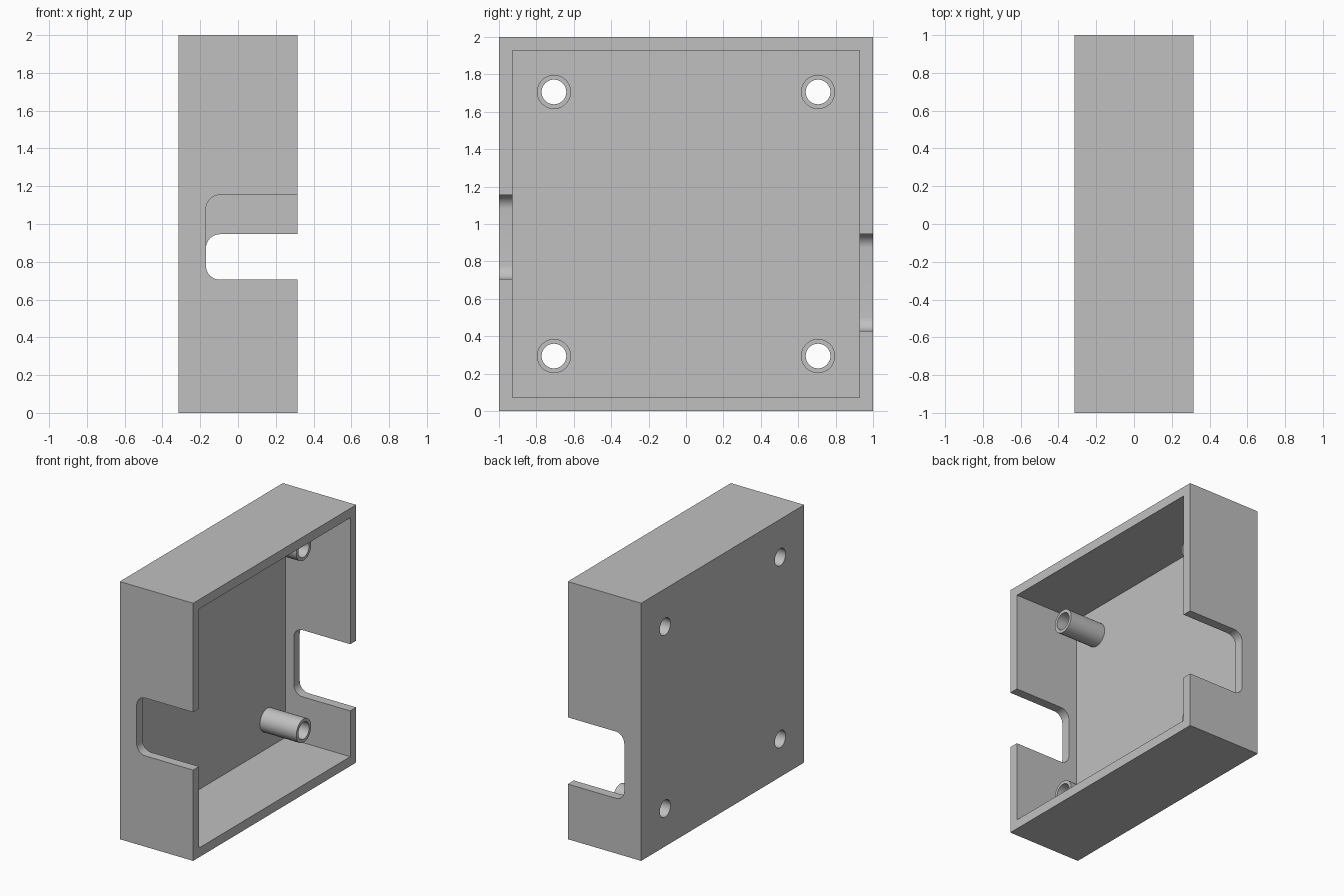
import bpy
import math
from mathutils import Matrix

cube = bpy.data.objects.get("Cube")
if cube:
    bpy.data.objects.remove(cube, do_unlink=True)

DEPTH, SIZE, WALL = 0.63, 2.0, 0.073
BACK, FRONT = -DEPTH / 2, DEPTH / 2
POST_POS, POST_TIP = 0.706, 0.07
POST_R, HOLE_R = 0.091, 0.066

grey = bpy.data.materials.new("plain grey")
grey.use_nodes = True
colour = (0.53, 0.53, 0.53, 1)
grey.diffuse_color = colour
grey.node_tree.nodes["Principled BSDF"].inputs["Base Color"].default_value = colour


def box(name, lo, hi):
    """Axis-aligned box between two corners."""
    bpy.ops.mesh.primitive_cube_add(size=1)
    ob = bpy.context.object
    ob.name = name
    centre = [(a + b) / 2 for a, b in zip(lo, hi)]
    scale = [b - a for a, b in zip(lo, hi)]
    ob.data.transform(Matrix.LocRotScale(centre, None, scale))
    return ob


def rod(name, radius, x0, x1, y, z):
    """Cylinder lying along x."""
    bpy.ops.mesh.primitive_cylinder_add(vertices=48, radius=radius, depth=x1 - x0)
    ob = bpy.context.object
    ob.name = name
    ob.data.transform(Matrix.Translation(((x0 + x1) / 2, y, z))
                      @ Matrix.Rotation(math.pi / 2, 4, "Y"))
    return ob


def combine(target, tool, operation):
    """Apply a boolean and discard the tool."""
    mod = target.modifiers.new(operation.lower(), "BOOLEAN")
    mod.operation, mod.solver, mod.object = operation, "EXACT", tool
    bpy.context.view_layer.objects.active = target
    bpy.ops.object.modifier_apply(modifier=mod.name)
    bpy.data.objects.remove(tool, do_unlink=True)


def slot(name, y, z0, z1, x0=-0.17, radius=0.075):
    """Open-ended slot cutter with two rounded inner corners."""
    ob = box(name, (x0, y - 0.1, z0), (FRONT + 0.3, y + 0.1, z1))
    mod = ob.modifiers.new("round", "BEVEL")
    mod.width, mod.segments, mod.limit_method = radius, 10, "WEIGHT"
    weights = ob.data.attributes.new("bevel_weight_edge", "FLOAT", "EDGE")
    for e in ob.data.edges:
        a, b = (ob.data.vertices[i].co for i in e.vertices)
        if abs(a.y - b.y) > 0.1 and a.x < 0:
            weights.data[e.index].value = 1
    bpy.ops.object.modifier_apply(modifier=mod.name)
    return ob


# Open tray
half = SIZE / 2
tray = box("enclosure_tray", (BACK, -half, 0), (FRONT, half, SIZE))
combine(tray, box("cavity", (BACK + WALL, WALL - half, WALL),
                  (FRONT + 0.2, half - WALL, SIZE - WALL)), "DIFFERENCE")

# Hollow corner posts, bored through the back panel
corners = [(sy * POST_POS, half + sz * POST_POS) for sy in (-1, 1) for sz in (-1, 1)]
for y, z in corners:
    combine(tray, rod("post", POST_R, BACK + WALL / 2, POST_TIP, y, z), "UNION")
for y, z in corners:
    combine(tray, rod("bore", HOLE_R, BACK - 0.2, FRONT, y, z), "DIFFERENCE")

# Cable slots in the front and back side walls
combine(tray, slot("front_slot", -half, 0.705, 1.154), "DIFFERENCE")
combine(tray, slot("back_slot", half, 0.428, 0.946), "DIFFERENCE")

# Finish
tray.data.materials.clear()
tray.data.materials.append(grey)
bpy.ops.object.select_all(action="DESELECT")
tray.select_set(True)
bpy.context.view_layer.objects.active = tray
bpy.ops.object.shade_smooth_by_angle(angle=math.radians(30))
